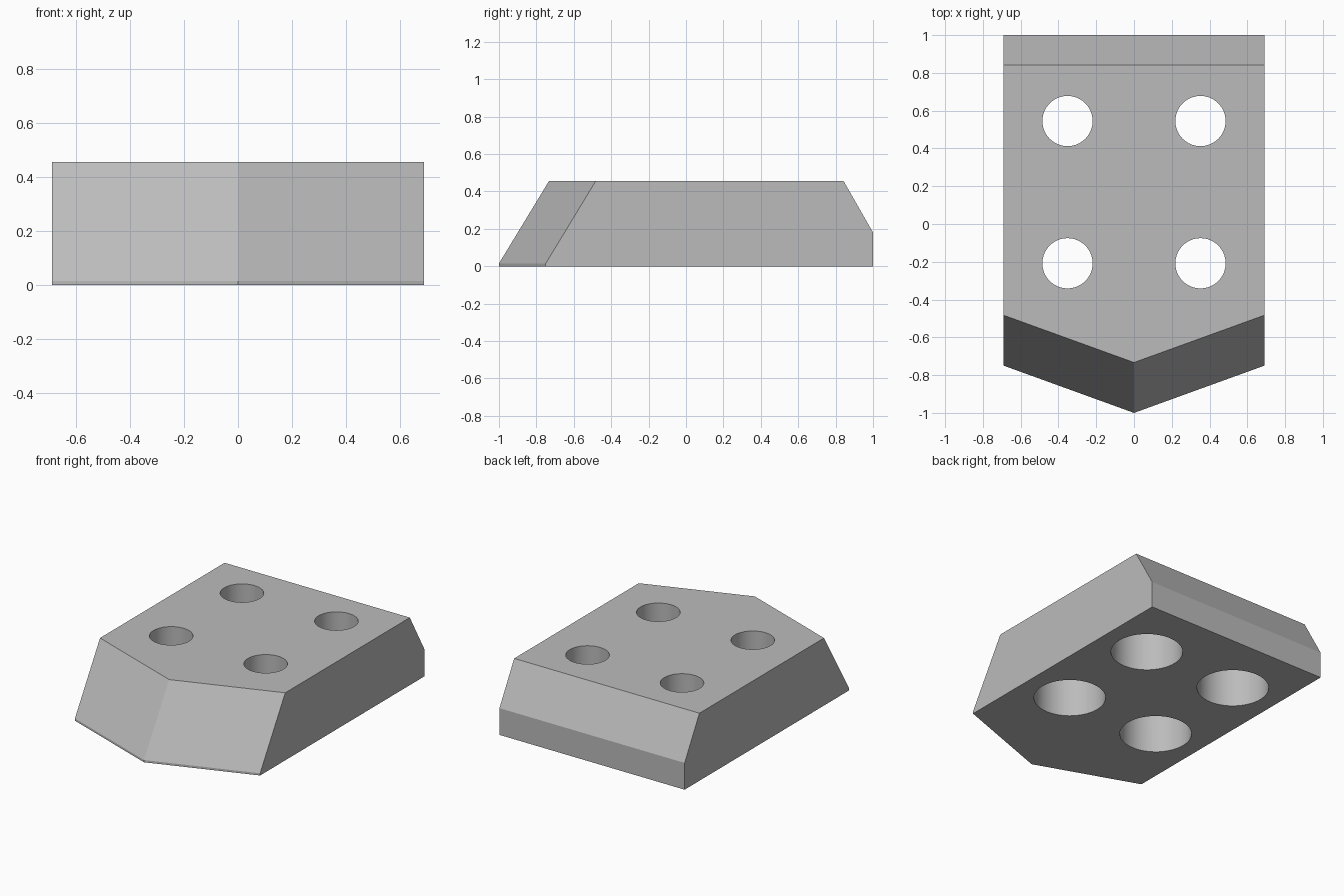
import bpy
import bmesh

cube = bpy.data.objects.get("Cube")
if cube:
    bpy.data.objects.remove(cube, do_unlink=True)

HALF_WIDTH, HEIGHT = 0.69, 0.455
NOSE_SWEEP = 0.25

grey = bpy.data.materials.new("plain grey")
grey.use_nodes = True
colour = (0.50, 0.50, 0.50, 1)
grey.diffuse_color = colour
grey.node_tree.nodes["Principled BSDF"].inputs["Base Color"].default_value = colour

# Side profile of the block: (y, z, how far the outer edge sweeps back)
profile = [
    (-1.0, 0, NOSE_SWEEP), (-1.0, 0.015, NOSE_SWEEP),
    (-0.733, HEIGHT, NOSE_SWEEP),
    (0.843, HEIGHT, 0), (1.0, 0.18, 0), (1.0, 0, 0),
]

# Block: three profile sections bridged across x, giving a pointed nose
bm = bmesh.new()
sections = []
for side in (-1, 0, 1):
    sections.append([bm.verts.new((side * HALF_WIDTH, y + sweep * abs(side), z))
                     for y, z, sweep in profile])
for a, b in zip(sections, sections[1:]):
    for i in range(len(profile)):
        j = (i + 1) % len(profile)
        bm.faces.new((a[i], a[j], b[j], b[i]))
bm.faces.new(sections[0])
bm.faces.new(sections[-1])
bmesh.ops.recalc_face_normals(bm, faces=bm.faces)
bmesh.ops.dissolve_limit(bm, angle_limit=0.01, verts=bm.verts, edges=bm.edges)
mesh = bpy.data.meshes.new("wedge_block")
bm.to_mesh(mesh)
bm.free()
block = bpy.data.objects.new("wedge_block", mesh)
bpy.context.collection.objects.link(block)
mesh.materials.append(grey)


def drill(x, y, radius, bottom, top):
    """Cut one vertical round hole in the block."""
    bpy.ops.mesh.primitive_cylinder_add(vertices=64, radius=radius, depth=top - bottom,
                                        location=(x, y, (top + bottom) / 2))
    cutter = bpy.context.object
    cutter.name = "hole_cutter"
    cutter.hide_render = True
    cutter.data.materials.append(grey)
    cut = block.modifiers.new("hole", "BOOLEAN")
    cut.operation, cut.solver, cut.object = "DIFFERENCE", "EXACT", cutter
    bpy.context.view_layer.objects.active = block
    bpy.ops.object.modifier_apply(modifier=cut.name)
    bpy.data.objects.remove(cutter, do_unlink=True)


# Four bolt holes with wide counterbores from below
for x in (-0.352, 0.352):
    for y in (-0.208, 0.545):
        drill(x, y, 0.133, -0.1, HEIGHT + 0.1)
        drill(x, y, 0.225, -0.1, 0.3)

# Smooth hole walls, crisp block edges
bpy.ops.object.select_all(action="DESELECT")
block.select_set(True)
bpy.context.view_layer.objects.active = block
bpy.ops.object.shade_smooth_by_angle(angle=0.35)
